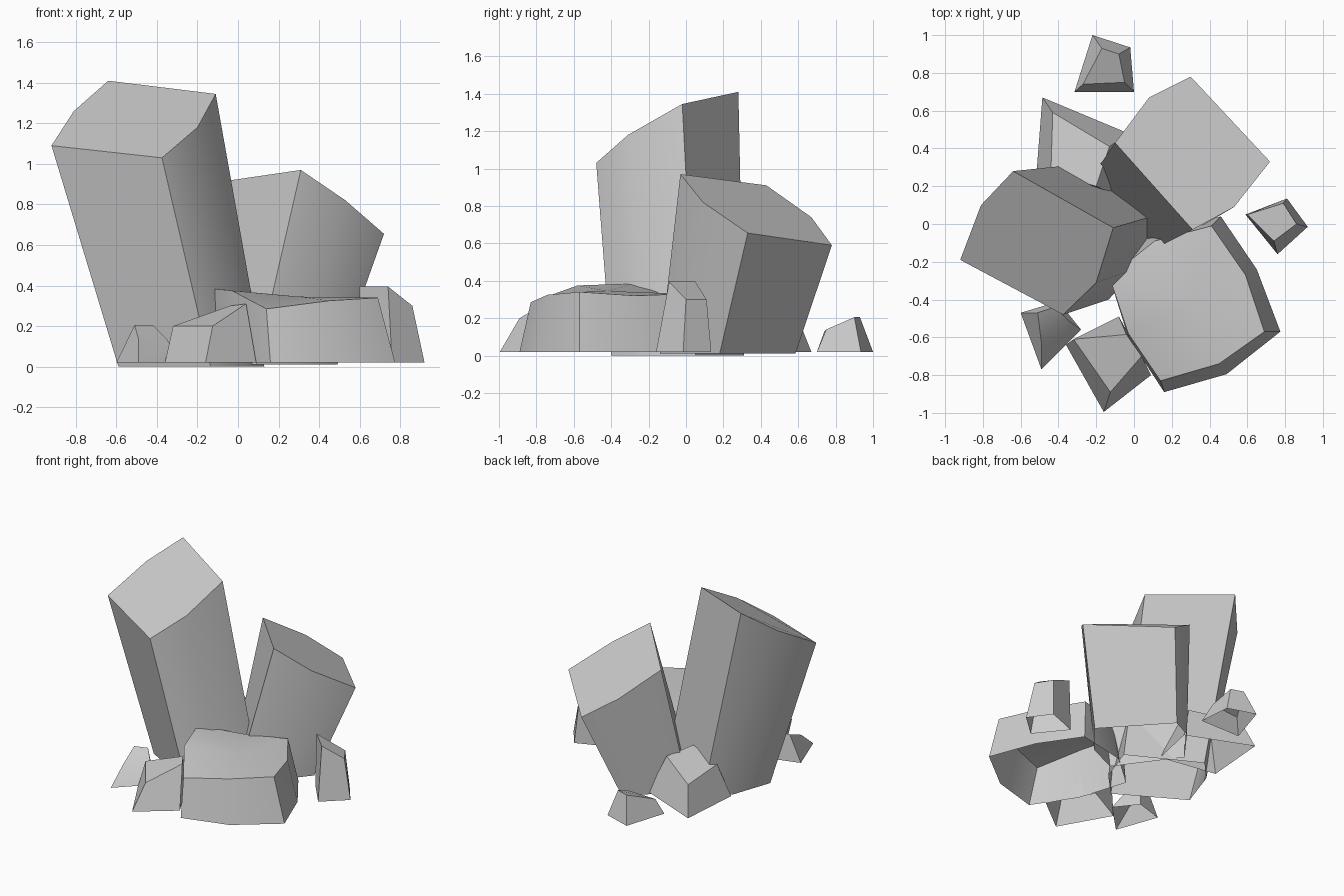
import bpy, bmesh, math


def rock(name, base, top, z0=0.02, crown=None):
    """Faceted stone shell, open underneath: base outline lofted to a tilted top."""
    bm = bmesh.new()
    lo = [bm.verts.new((x, y, z0)) for x, y in base]
    hi = [bm.verts.new(p) for p in top]
    n = len(base)
    for i in range(n):
        j = (i + 1) % n
        bm.faces.new((lo[i], lo[j], hi[j], hi[i]))
    cap = bm.faces.new(hi)
    if crown:
        bmesh.ops.poke(bm, faces=[cap])
        bm.verts.ensure_lookup_table()
        bm.verts[-1].co = crown
    me = bpy.data.meshes.new(name)
    bm.to_mesh(me)
    bm.free()
    ob = bpy.data.objects.new(name, me)
    bpy.context.collection.objects.link(ob)
    bpy.context.view_layer.objects.active = ob
    ob.select_set(True)
    bpy.ops.object.shade_smooth_by_angle(angle=math.radians(30))
    ob.select_set(False)
    return ob


# Tall leaning pillar (outlines listed clockwise are flipped to face outward)
rock("tall_pillar",
     [(-.59, -.13), (-.49, .16), (-.35, .31), (.13, .05), (.03, -.23), (-.135, -.40)][::-1],
     [(-.92, -.19, 1.09), (-.81, .10, 1.26), (-.64, .28, 1.41),
      (-.11, -.02, 1.345), (-.20, -.31, 1.18), (-.375, -.48, 1.03)][::-1], z0=0.0)

# Shorter pillar leaning back and right
rock("short_pillar",
     [(.09, -.14), (.31, -.04), (.49, .18), (.12, .585), (-.03, .51), (-.21, .27)],
     [(.31, -.03, .97), (.53, .09, .82), (.72, .33, .655),
      (.30, .78, .59), (.08, .67, .74), (-.10, .43, .91)], z0=0.01)

# Wide flat boulder
rock("flat_boulder",
     [(-.14, -.25), (.10, -.04), (.46, .04), (.65, -.24),
      (.775, -.57), (.49, -.795), (.16, -.89), (-.03, -.60)][::-1],
     [(-.13, -.28, .385), (.11, -.09, .315), (.41, -.01, .33), (.59, -.27, .32),
      (.69, -.57, .34), (.45, -.74, .325), (.14, -.83, .285), (-.03, -.58, .375)][::-1],
     crown=(.30, -.42, .345))

# Small surrounding stones
rock("front_stone",
     [(-.36, -.64), (-.16, -.995), (.09, -.80), (-.08, -.49)],
     [(-.32, -.61, .20), (-.125, -.89, .20), (.04, -.70, .31), (-.04, -.585, .30)])
rock("front_left_stone",
     [(-.60, -.47), (-.49, -.77), (-.28, -.56), (-.40, -.41)],
     [(-.51, -.47, .205), (-.49, -.63, .135), (-.35, -.51, .135), (-.42, -.44, .205)])
rock("right_stone",
     [(.76, -.16), (.92, -.015), (.81, .135), (.59, .05)],
     [(.74, -.09, .395), (.86, 0, .30), (.79, .11, .30), (.60, .05, .395)])
rock("back_stone",
     [(-.315, .70), (0, .70), (-.02, .935), (-.22, 1.0)],
     [(-.27, .74, .13), (-.05, .75, .14), (-.08, .90, .205), (-.17, .93, .205)])
rock("back_left_stone",
     [(-.52, .22), (-.10, .15), (-.03, .48), (-.485, .67)],
     [(-.44, .27, .25), (-.20, .20, .30), (-.13, .41, .28), (-.43, .59, .22)])
